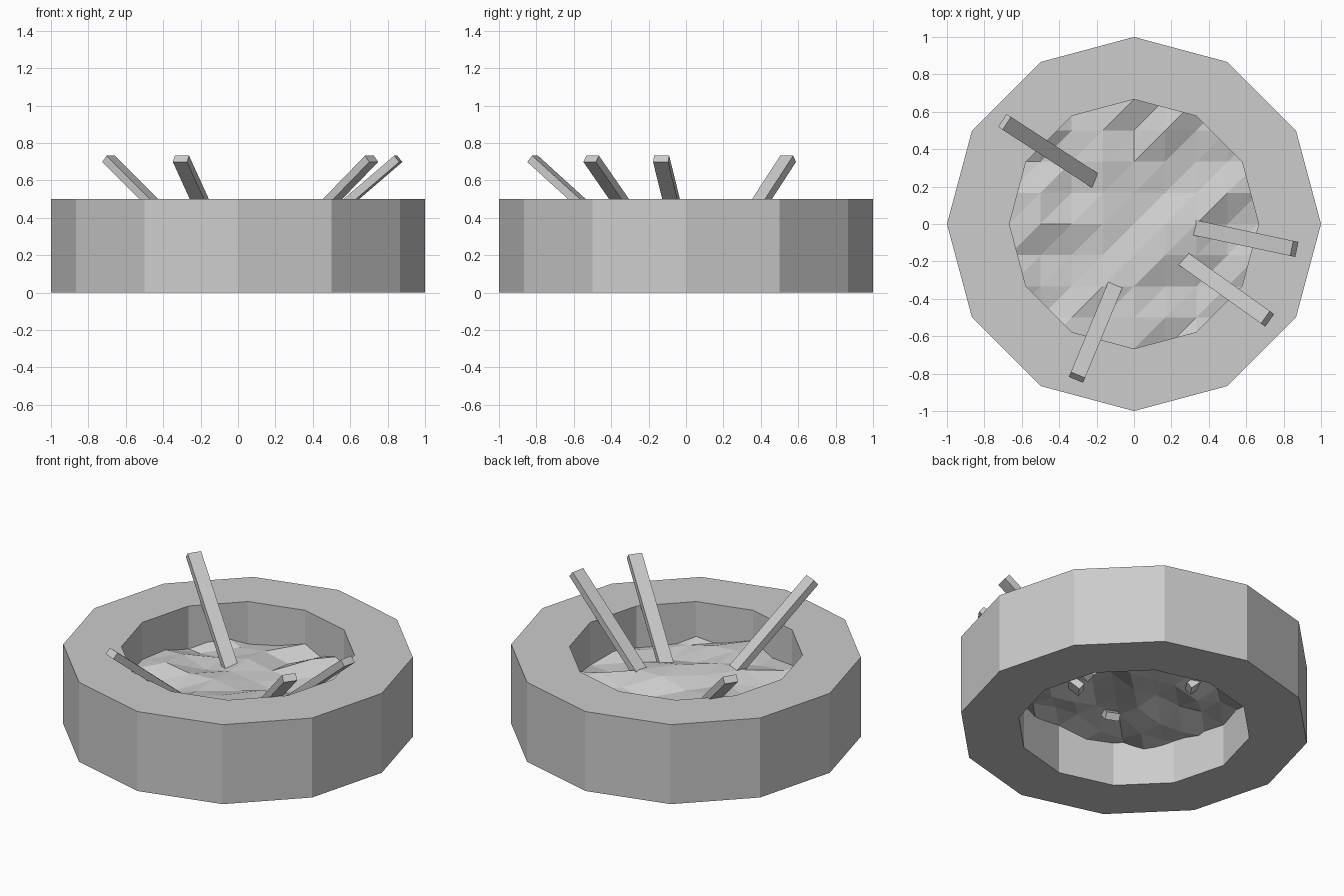
import bpy, bmesh, math, random
from mathutils import Matrix, Vector

cube = bpy.data.objects.get("Cube")
if cube:
    bpy.data.objects.remove(cube, do_unlink=True)

SIDES = 12
OUTER, INNER, HEIGHT = 1.0, 2 / 3, 0.5
STEP = 2 * math.pi / SIDES

# Single stone-grey colour
grey = bpy.data.materials.new("stone_grey")
grey.use_nodes = True
colour = (0.604, 0.604, 0.604, 1)
grey.diffuse_color = colour
grey.node_tree.nodes["Principled BSDF"].inputs["Base Color"].default_value = colour


def add_object(name, bm):
    mesh = bpy.data.meshes.new(name)
    bm.to_mesh(mesh)
    bm.free()
    mesh.materials.append(grey)
    obj = bpy.data.objects.new(name, mesh)
    bpy.context.collection.objects.link(obj)


# Twelve-sided ring wall: rectangular section spun round the z axis
bm = bmesh.new()
section = [bm.verts.new((r, 0, z)) for r, z in
           ((INNER, 0), (OUTER, 0), (OUTER, HEIGHT), (INNER, HEIGHT))]
edges = [bm.edges.new((section[i], section[(i + 1) % 4])) for i in range(4)]
bmesh.ops.spin(bm, geom=section + edges, cent=(0, 0, 0), axis=(0, 0, 1),
               angle=2 * math.pi, steps=SIDES)
bmesh.ops.remove_doubles(bm, verts=bm.verts[:], dist=0.001)
bmesh.ops.recalc_face_normals(bm, faces=bm.faces[:])
add_object("ring_wall", bm)

# Bumpy triangulated bed, trimmed to the inside of the ring
random.seed(11)
bm = bmesh.new()
CELLS = 8
cell = 2 * INNER / CELLS
grid = [[bm.verts.new((i * cell - INNER, j * cell - INNER,
                       0.265 + random.uniform(-0.045, 0.045)))
         for j in range(CELLS + 1)] for i in range(CELLS + 1)]
for i in range(CELLS):
    for j in range(CELLS):
        a, b = grid[i][j], grid[i + 1][j]
        c, d = grid[i + 1][j + 1], grid[i][j + 1]
        bm.faces.new((a, b, c))
        bm.faces.new((a, c, d))
for k in range(SIDES):
    angle = (k + 0.5) * STEP
    normal = Vector((math.cos(angle), math.sin(angle), 0))
    bmesh.ops.bisect_plane(bm, geom=bm.verts[:] + bm.edges[:] + bm.faces[:],
                           plane_co=normal * INNER * math.cos(STEP / 2),
                           plane_no=normal, clear_outer=True)
add_object("bumpy_bed", bm)


# Flat sticks leaning outward, each pushed a little way through the bed
def add_stick(name, tip_x, tip_y, heading):
    bm = bmesh.new()
    bmesh.ops.create_cube(bm, size=1)
    length, width, thickness = 0.75, 0.082, 0.044
    place = (Matrix.Translation((tip_x, tip_y, 0.715))
             @ Matrix.Rotation(math.radians(heading), 4, "Z")
             @ Matrix.Rotation(math.radians(-40), 4, "Y")
             @ Matrix.Translation((-length / 2, 0, 0))
             @ Matrix.Diagonal((length, width, thickness, 1)))
    bmesh.ops.transform(bm, matrix=place, verts=bm.verts[:])
    add_object(name, bm)


add_stick("back_right_stick", -0.692, 0.546, 147)
add_stick("front_stick", -0.305, -0.82, 247.5)
add_stick("left_stick", 0.857, -0.133, -12)
add_stick("front_left_stick", 0.714, -0.507, -35.5)
